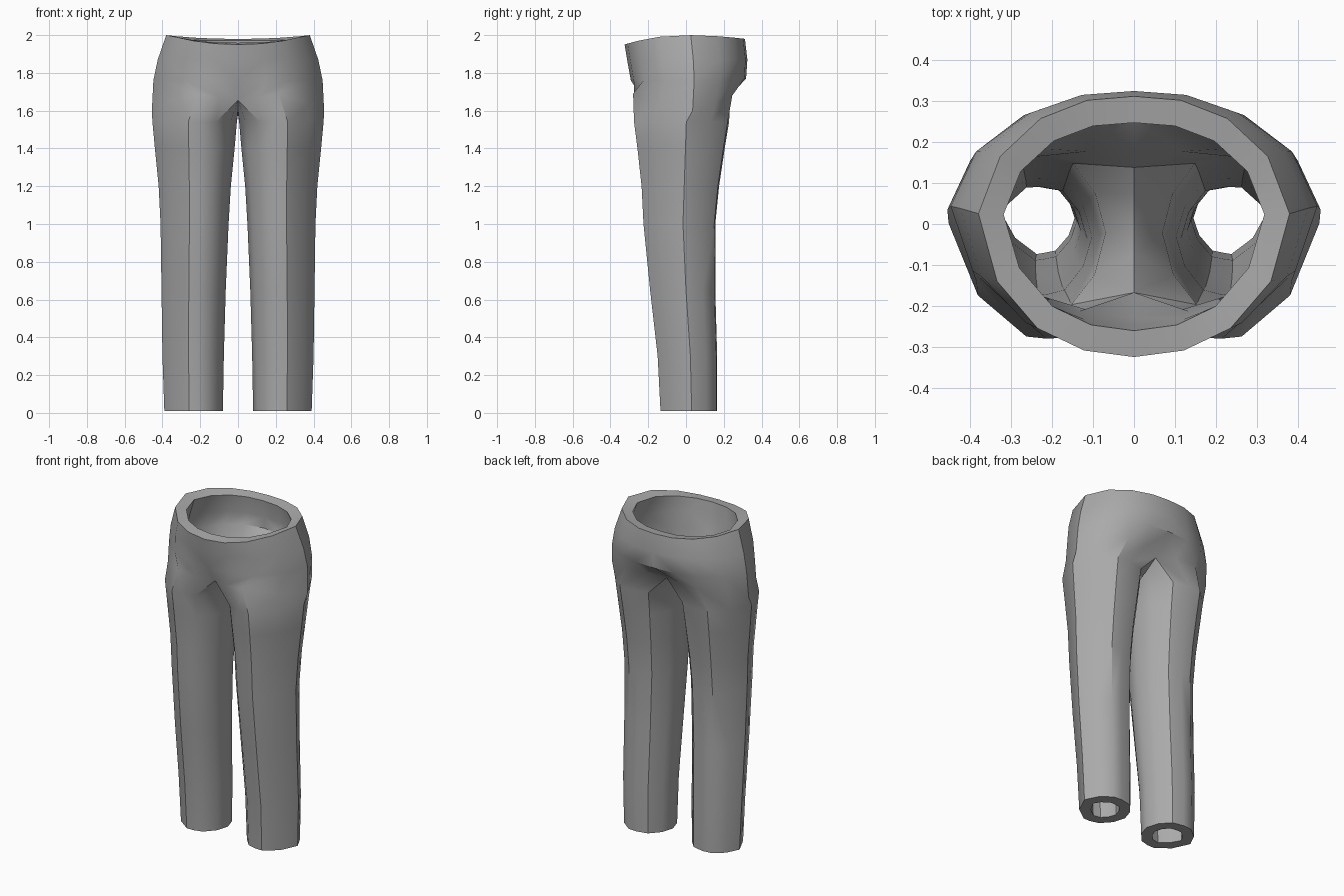
import bpy, bmesh, math

if "Cube" in bpy.data.objects:
    bpy.data.objects.remove(bpy.data.objects["Cube"])

# Cross-sections as unit outlines, centre front -> outer side -> centre back
HIP = [(0, -1), (.32, -.95), (.62, -.78), (.88, -.42), (1, .1),
       (.86, .54), (.6, .83), (.3, .97), (0, 1)]
# Same nine points for a leg, then three along the inner leg
LEG = [(-.5, -.9), (-.15, -1), (.15, -1), (.68, -.6), (1, .1), (.75, .62),
       (.32, .97), (-.05, 1), (-.5, .9), (-.85, .5), (-1, 0), (-.85, -.5)]

# Leg levels: z, inner x, outer x, front y, back y
LEG_LEVELS = [(.01, .08, .39, -.135, .165), (.3, .075, .40, -.15, .165),
              (.65, .065, .405, -.19, .155), (1.0, .05, .41, -.225, .155),
              (1.2, .038, .42, -.235, .175), (1.4, .018, .44, -.257, .205),
              (1.54, .006, .453, -.275, .228)]
# Hip levels: half width, front y, back y, z at front, side and back
HIP_LEVELS = [(.448, -.292, .318, 1.76, 1.76, 1.77),
              (.425, -.312, .325, 1.87, 1.87, 1.87),
              (.38, -.325, .312, 1.95, 2.0, 1.98)]

bm = bmesh.new()
rings = []

# Leg rings
for z, x0, x1, y0, y1 in LEG_LEVELS:
    cx, hx, cy, hy = (x0 + x1) / 2, (x1 - x0) / 2, (y0 + y1) / 2, (y1 - y0) / 2
    rings.append([bm.verts.new((cx + u * hx, cy + v * hy, z)) for u, v in LEG])

# Joining ring: outer thigh plus the crotch line on the centre plane
join = [(0, -.225, 1.655), (.1, -.275, 1.67), (.215, -.28, 1.69),
        (.385, -.14, 1.64), (.456, .035, 1.6), (.40, .155, 1.64),
        (.245, .245, 1.68), (.11, .235, 1.68), (0, .19, 1.66),
        (0, .11, 1.61), (0, .02, 1.58), (0, -.11, 1.61)]
rings.append([bm.verts.new(p) for p in join])
for a, b in zip(rings, rings[1:]):
    for i in range(12):
        j = (i + 1) % 12
        bm.faces.new((a[i], a[j], b[j], b[i]))

# Hips up to the sloping waistband
prev = rings[-1][:9]
for hw, yf, yb, zf, zs, zb in HIP_LEVELS:
    cy, hy = (yf + yb) / 2, (yb - yf) / 2
    ring = []
    for u, v in HIP:
        end = zf if v < 0 else zb
        ring.append(bm.verts.new((u * hw, cy + v * hy, zs + (end - zs) * v * v)))
    for i in range(8):
        bm.faces.new((prev[i], prev[i + 1], ring[i + 1], ring[i]))
    prev = ring

bmesh.ops.recalc_face_normals(bm, faces=bm.faces)
if sum(f.normal.x * (f.calc_center_median().x - .23) for f in bm.faces) < 0:
    bmesh.ops.reverse_faces(bm, faces=bm.faces)
mesh = bpy.data.meshes.new("trousers")
bm.to_mesh(mesh)
bm.free()
trousers = bpy.data.objects.new("trousers", mesh)
bpy.context.collection.objects.link(trousers)

grey = bpy.data.materials.new("grey cloth")
grey.diffuse_color = (.4, .4, .4, 1)
grey.use_nodes = True
grey.node_tree.nodes["Principled BSDF"].inputs["Base Color"].default_value = grey.diffuse_color
mesh.materials.append(grey)

# Mirror the second leg, then thicken the cloth inwards
mirror = trousers.modifiers.new("mirror", 'MIRROR')
mirror.use_clip = True
mirror.merge_threshold = .0005
shell = trousers.modifiers.new("shell", 'SOLIDIFY')
shell.thickness = .065
shell.offset = -1
bpy.context.view_layer.objects.active = trousers
trousers.select_set(True)
for name in ("mirror", "shell"):
    bpy.ops.object.modifier_apply(modifier=name)

# Keep hem and waistband edges horizontal inside and out
for v in trousers.data.vertices:
    if v.co.z < .1:
        v.co.z = .01 if v.co.z > .0 else 0
bpy.ops.object.shade_smooth_by_angle(angle=math.radians(35))
